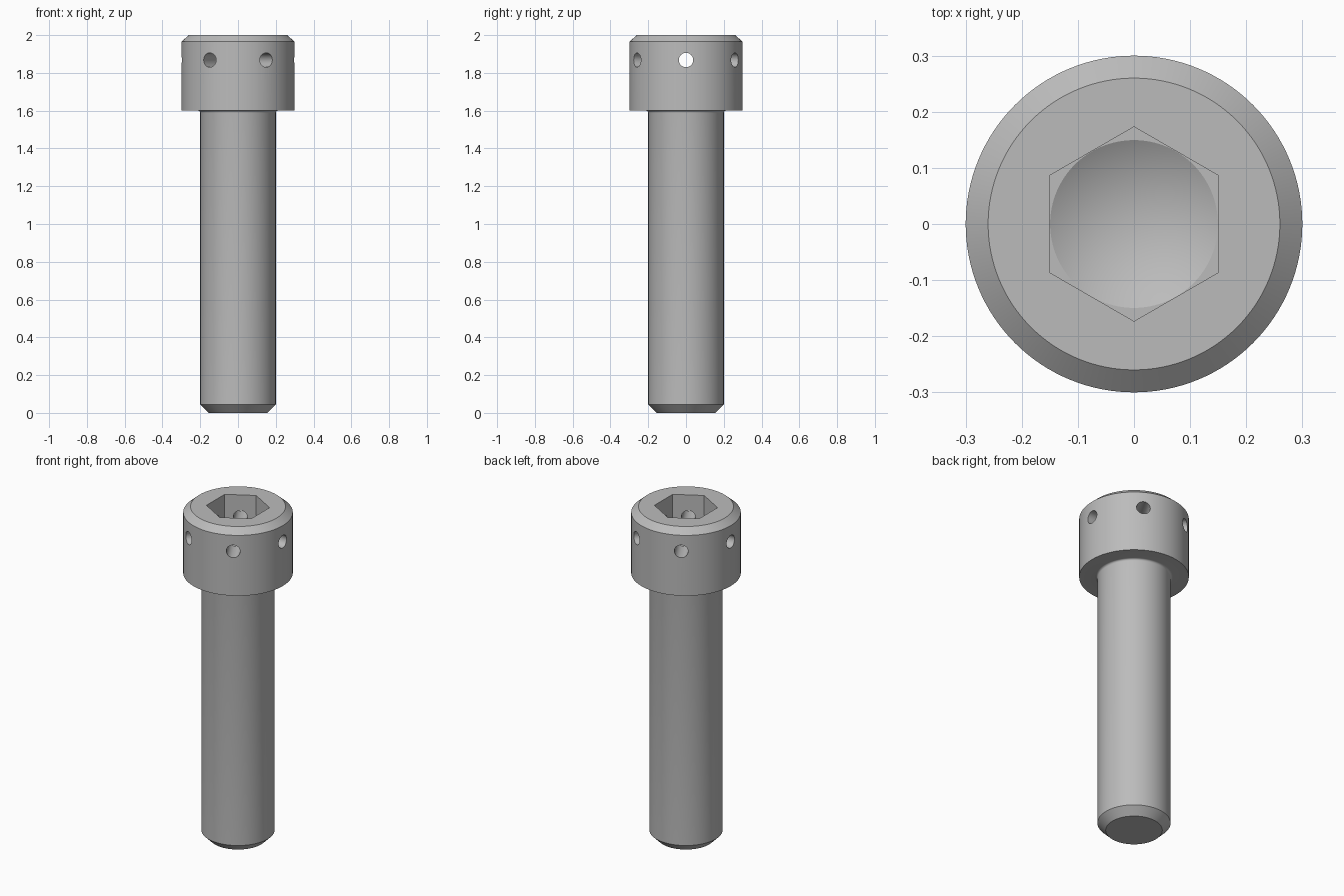
import bpy
import bmesh
import math
from mathutils import Matrix, Vector

default = bpy.data.objects.get("Cube")
if default:
    bpy.data.objects.remove(default, do_unlink=True)

HEAD_R, SHANK_R, SOCKET_R = 0.30, 0.20, 0.15
HEAD_Z, SOCKET_Z, HOLE_Z, TOP_Z = 1.60, 1.80, 1.868, 2.0
FILLET = 0.012

# Plain steel
steel = bpy.data.materials.new("grey_steel")
steel.use_nodes = True
colour = (0.5, 0.5, 0.5, 1)
steel.diffuse_color = colour
steel.node_tree.nodes["Principled BSDF"].inputs["Base Color"].default_value = colour


def make_object(name, bm):
    bmesh.ops.recalc_face_normals(bm, faces=bm.faces)
    mesh = bpy.data.meshes.new(name)
    bm.to_mesh(mesh)
    bm.free()
    mesh.materials.append(steel)
    obj = bpy.data.objects.new(name, mesh)
    bpy.context.collection.objects.link(obj)
    return obj


def revolve(name, profile, steps=128):
    bm = bmesh.new()
    verts = [bm.verts.new((r, 0, z)) for r, z in profile]
    edges = [bm.edges.new(pair) for pair in zip(verts, verts[1:])]
    bmesh.ops.spin(bm, geom=verts + edges, cent=(0, 0, 0), axis=(0, 0, 1),
                   angle=math.tau, steps=steps, use_merge=True)
    bmesh.ops.remove_doubles(bm, verts=bm.verts, dist=1e-5)
    return make_object(name, bm)


def prism_cutter(name, sides, radius, length, matrix):
    bm = bmesh.new()
    bmesh.ops.create_cone(bm, cap_ends=True, segments=sides, radius1=radius,
                          radius2=radius, depth=length, matrix=matrix)
    cutter = make_object(name, bm)
    cutter.hide_render = True
    return cutter


def cut(target, cutter):
    mod = target.modifiers.new("cut", "BOOLEAN")
    mod.operation = "DIFFERENCE"
    mod.solver = "EXACT"
    mod.object = cutter
    bpy.ops.object.modifier_apply(modifier=mod.name)
    bpy.data.objects.remove(cutter, do_unlink=True)


# Shank, under-head fillet, head and round bore with a conical floor
bore_r = SOCKET_R - 0.0005
fillet = [(SHANK_R + FILLET * (1 - math.cos(a)), HEAD_Z - FILLET * (1 - math.sin(a)))
          for a in (math.pi / 2 * i / 5 for i in range(6))]
profile = [(0, 0), (0.155, 0), (SHANK_R, 0.045), *fillet,
           (HEAD_R, HEAD_Z), (HEAD_R, 1.965), (0.26, TOP_Z), (bore_r, TOP_Z),
           (bore_r, SOCKET_Z), (0, SOCKET_Z - SOCKET_R * math.tan(math.radians(30)))]
bolt = revolve("socket_head_bolt", profile)
bpy.context.view_layer.objects.active = bolt
bolt.select_set(True)

# Hexagonal socket with corners on the y axis
hex_radius = SOCKET_R / math.cos(math.radians(30))
hex_matrix = Matrix.Translation((0, 0, SOCKET_Z + 0.2)) @ Matrix.Rotation(math.radians(30), 4, "Z")
hex_cutter = prism_cutter("socket_cutter", 6, hex_radius, 0.4, hex_matrix)
corner = hex_cutter.data.vertices[0].co
if min(abs(v.co.x) for v in hex_cutter.data.vertices) > 0.01:
    hex_cutter.data.transform(Matrix.Rotation(math.radians(30), 4, "Z"))
cut(bolt, hex_cutter)

# Three cross drillings give six wire holes through the head
for i in range(3):
    matrix = (Matrix.Translation((0, 0, HOLE_Z)) @ Matrix.Rotation(math.radians(60 * i), 4, "Z")
              @ Matrix.Rotation(math.pi / 2, 4, "Y"))
    cut(bolt, prism_cutter("wire_hole_cutter", 40, 0.038, 0.8, matrix))

bpy.ops.object.shade_smooth_by_angle(angle=math.radians(25))
